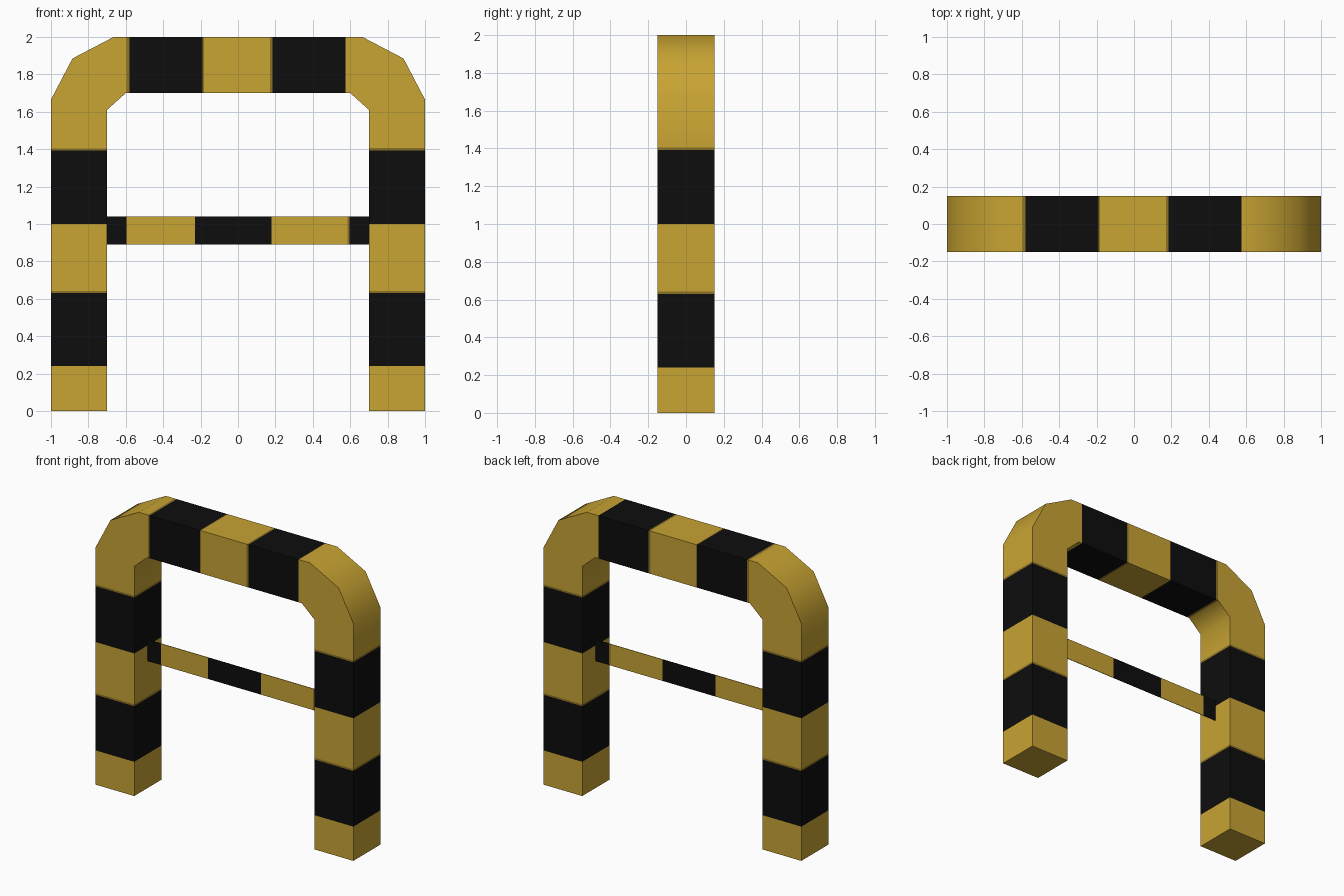
import bpy, bmesh, math
from mathutils import Vector

if "Cube" in bpy.data.objects:
    bpy.data.objects.remove(bpy.data.objects["Cube"])


def material(name, rgb):
    m = bpy.data.materials.new(name)
    m.diffuse_color = (*rgb, 1)
    m.use_nodes = True
    m.node_tree.nodes["Principled BSDF"].inputs["Base Color"].default_value = m.diffuse_color
    return m


MATS = [material("hazard yellow", (0.58, 0.37, 0.033)),
        material("black", (0.004, 0.004, 0.004)),
        material("dark yellow edge", (0.27, 0.17, 0.017))]


def cut(bm, axis, values):
    """Slice the mesh across an axis so stripes have clean edges."""
    for v in values:
        co, no = Vector(), Vector()
        co[axis], no[axis] = v, 1
        bmesh.ops.bisect_plane(bm, geom=bm.verts[:] + bm.edges[:] + bm.faces[:],
                               plane_co=co, plane_no=no, dist=1e-5)


def stripe(value, bands):
    for low, high, index in bands:
        if low < value < high:
            return index
    return 0


def finish(bm, name):
    bmesh.ops.recalc_face_normals(bm, faces=bm.faces[:])
    me = bpy.data.meshes.new(name)
    bm.to_mesh(me)
    bm.free()
    for m in MATS:
        me.materials.append(m)
    ob = bpy.data.objects.new(name, me)
    bpy.context.collection.objects.link(ob)
    return ob


# Arch frame: square section swept up, over and down
half = [((-1, 0), (-0.7, 0)), ((-1, 1.665), (-0.7, 1.61)),
        ((-0.885, 1.885), (-0.65, 1.655)), ((-0.665, 2), (-0.6, 1.7))]
path = half + [((-o[0], o[1]), (-i[0], i[1])) for o, i in reversed(half)]
bm = bmesh.new()
rings = [[bm.verts.new((p[0], y, p[1])) for p, y in
          ((o, -0.15), (o, 0.15), (i, 0.15), (i, -0.15))] for o, i in path]
for a, b in zip(rings, rings[1:]):
    for k in range(4):
        n = (k + 1) % 4
        bm.faces.new((a[k], a[n], b[n], b[k]))
bm.faces.new(rings[0])
bm.faces.new(rings[-1])

# Frame stripes: by height on the legs, by x along the top
leg_bands = [(0.24, 0.63, 1), (0.63, 0.643, 2), (1.0, 1.392, 1), (1.392, 1.405, 2)]
top_bands = [(-0.595, -0.58, 2), (-0.58, -0.19, 1), (-0.19, -0.182, 2),
             (0.172, 0.185, 2), (0.185, 0.575, 1)]
cut(bm, 2, sorted({v for b in leg_bands for v in b[:2]}))
cut(bm, 0, sorted({v for b in top_bands for v in b[:2]}))
for f in bm.faces:
    c = f.calc_center_median()
    f.material_index = stripe(c.z, leg_bands) if c.z < 1.5 else stripe(c.x, top_bands)
    f.smooth = True
frame = finish(bm, "arch_frame")
bpy.context.view_layer.objects.active = frame
frame.select_set(True)
bpy.ops.object.shade_smooth_by_angle(angle=math.radians(50))

# Thin striped crossbar between the legs
bm = bmesh.new()
bmesh.ops.create_cube(bm, size=1)
for v in bm.verts:
    v.co = (v.co.x * 1.4, v.co.y * 0.004, 0.965 + v.co.z * 0.15)
bar_bands = [(-0.7, -0.595, 1), (-0.23, 0.18, 1), (0.595, 0.7, 1), (0.585, 0.595, 2)]
cut(bm, 0, (-0.595, -0.23, 0.18, 0.585, 0.595))
for f in bm.faces:
    x = f.calc_center_median().x
    f.material_index = stripe(max(-0.699, min(0.699, x)), bar_bands)
finish(bm, "crossbar")
